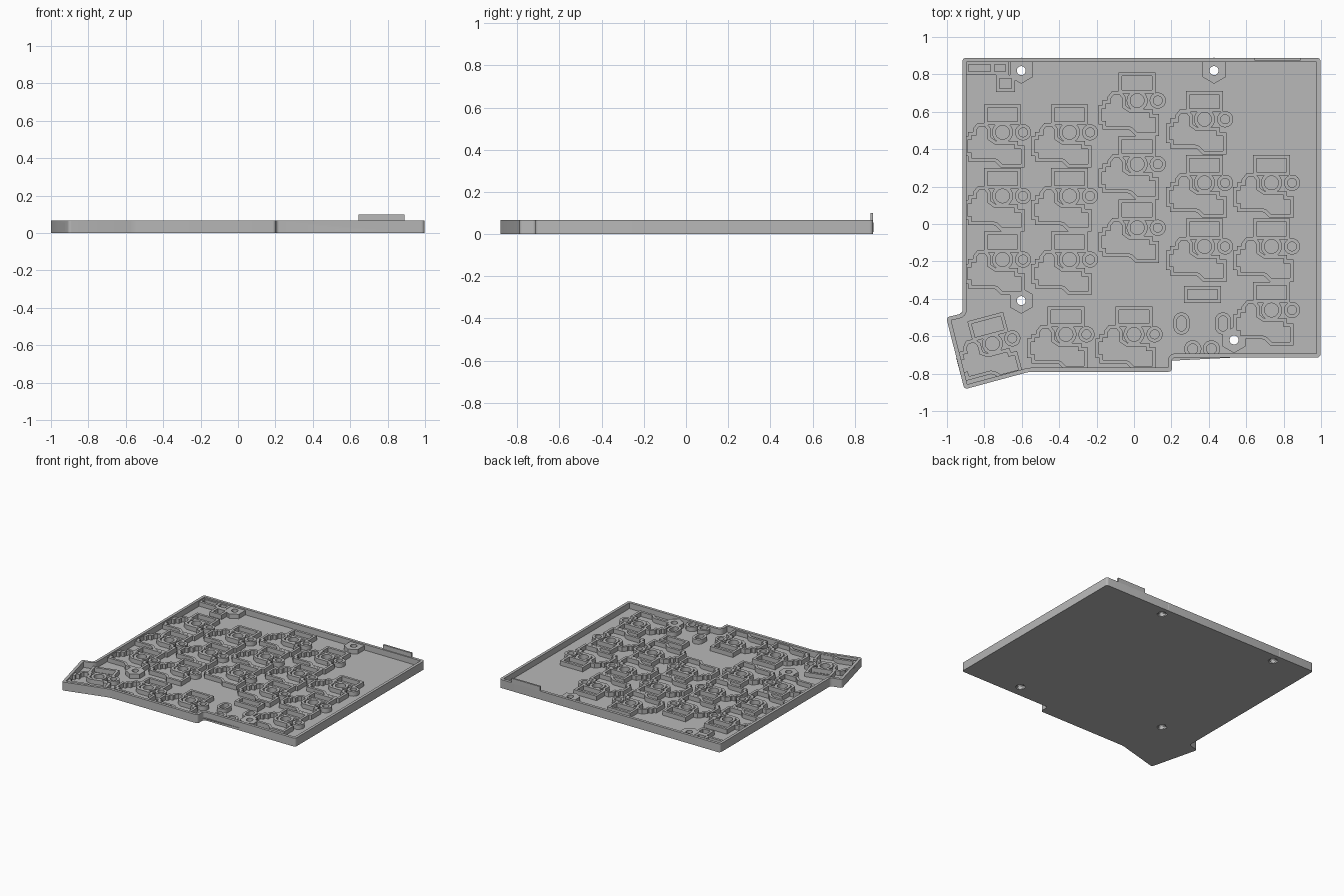
import bpy, bmesh
from math import sin, cos, pi, radians
from mathutils import Vector, Matrix

cube = bpy.data.objects.get("Cube")
if cube:
    bpy.data.objects.remove(cube)

MM = 0.02          # layout is in millimetres, scaled to scene units
FLOOR, TOP, RIM = 0.02, 0.055, 0.066
WALL = 0.95

grey = bpy.data.materials.new("plain grey")
grey.use_nodes = True
grey.diffuse_color = (0.48, 0.48, 0.48, 1)
grey.node_tree.nodes["Principled BSDF"].inputs["Base Color"].default_value = (0.48, 0.48, 0.48, 1)


def rect(x0, y0, x1, y1):
    return [(x0, y0), (x1, y0), (x1, y1), (x0, y1)]


def oval(x, y, r, stretch=0, n=28):
    pts = []
    for i in range(n):
        a = 2 * pi * (i + 0.5) / n
        pts.append((x + r * cos(a), y + r * sin(a) + (stretch if sin(a) > 0 else -stretch)))
    return pts


def hexagon(x, y, r):
    return [(x + r * sin(i * pi / 3), y + r * cos(i * pi / 3)) for i in range(6)]


def ccw(loop):
    area = sum(a[0] * b[1] - b[0] * a[1] for a, b in zip(loop, loop[1:] + loop[:1]))
    return loop if area > 0 else loop[::-1]


def grow(loop, d):
    """Mitred outward offset of a closed loop."""
    pts = [Vector(p) for p in ccw(loop)]
    out = []
    for i, p in enumerate(pts):
        e1 = (p - pts[i - 1]).normalized()
        e2 = (pts[(i + 1) % len(pts)] - p).normalized()
        n1, n2 = Vector((e1.y, -e1.x)), Vector((e2.y, -e2.x))
        out.append(tuple(p + (n1 + n2) * d / (1 + n1.dot(n2))))
    return out


def prism(bm, loop, z0, z1):
    verts = [bm.verts.new((x, y, z0)) for x, y in ccw(loop)]
    face = bm.faces.new(verts)
    new = bmesh.ops.extrude_face_region(bm, geom=[face], use_keep_orig=True)["geom"]
    moved = [v for v in new if isinstance(v, bmesh.types.BMVert)]
    bmesh.ops.translate(bm, verts=moved, vec=(0, 0, z1 - z0))
    top = [f for f in new if isinstance(f, bmesh.types.BMFace)][0]
    face.normal_flip()
    return top


def finish(name, bm):
    bmesh.ops.recalc_face_normals(bm, faces=bm.faces)
    mesh = bpy.data.meshes.new(name)
    bm.to_mesh(mesh)
    bm.free()
    mesh.materials.append(grey)
    obj = bpy.data.objects.new(name, mesh)
    bpy.context.collection.objects.link(obj)
    return obj


def cut(obj, cutter):
    mod = obj.modifiers.new("cut", "BOOLEAN")
    mod.operation, mod.solver, mod.object = "DIFFERENCE", "EXACT", cutter
    mod.use_self = True
    bpy.context.view_layer.objects.active = obj
    bpy.ops.object.modifier_apply(modifier=mod.name)


# Tray shell: rounded outline with a raised rim
outline = [(-0.917, 0.888), (-0.917, -0.478), (-1.004, -0.499), (-0.907, -0.884),
           (-0.56, -0.79), (0.203, -0.79), (0.203, -0.714), (0.997, -0.714), (0.997, 0.888)]
bm = bmesh.new()
prism(bm, outline, 0, RIM)
uprights = [e for e in bm.edges if abs(e.verts[0].co.z - e.verts[1].co.z) > 0.01]
bmesh.ops.bevel(bm, geom=uprights, offset=0.018, segments=4, profile=0.5, affect="EDGES")
bmesh.ops.recalc_face_normals(bm, faces=bm.faces)
top = max(bm.faces, key=lambda f: f.calc_center_median().z)
bmesh.ops.inset_region(bm, faces=[top], thickness=0.022, use_even_offset=True)
sunk = bmesh.ops.extrude_face_region(bm, geom=[top])["geom"]
bmesh.ops.translate(bm, verts=[v for v in sunk if isinstance(v, bmesh.types.BMVert)],
                    vec=(0, 0, FLOOR - RIM))
if top.is_valid:
    bmesh.ops.delete(bm, geom=[top], context="FACES_ONLY")
tray = finish("tray_shell", bm)

# Pockets of one key: switch socket, centre post, side peg and diode
socket = [(-9.4, -2.1), (-8.3, -2.1), (-8.3, -0.8), (-7, -0.8), (-7, 0.6), (-6.2, 1.6),
          (-4.8, 1.6), (-4, 0.6), (-4, -1.9), (-2.1, -3.2), (3.2, -3.2), (3.2, -4.5),
          (4.9, -4.5), (4.9, -8.5), (0, -8.5), (-1.3, -7.2), (-2.4, -6.8), (-8.3, -6.8),
          (-8.3, -5.4), (-9.4, -5.4)]
key = [socket, oval(0, 0, 1.85), oval(5.5, 0, 1.2), rect(-4, 2.85, 4, 6.55)]

# Key positions: staggered columns, a lower row and a turned corner key
ROW = 0.34
keys = [(x, y - i * ROW, 0) for x, y, n in
        [(-0.703, 0.49, 3), (-0.345, 0.49, 3), (0.017, 0.66, 3), (0.377, 0.56, 3), (0.735, 0.22, 3)]
        for i in range(n)]
keys += [(-0.364, -0.59, 0), (0, -0.59, 0), (-0.757, -0.64, 15)]

solids, pockets = [], []


def add_pocket(loop, wall=WALL, place=Matrix.Identity(3)):
    def put(pts):
        return [tuple((place @ Vector((x * MM, y * MM, 1))).xy) for x, y in pts]
    pockets.append(put(loop))
    solids.append(put(grow(loop, wall)))


for x, y, turn in keys:
    place = Matrix.Rotation(radians(turn), 3, "Z")
    place[0][2], place[1][2] = x, y
    for loop in key:
        add_pocket(loop, WALL, place)

# Component pockets in the back corner and along the front
for loop in (rect(-44.2, 40.8, -38.3, 42.6), rect(-37.3, 40.8, -34.3, 42.6),
             rect(-36, 36.2, -32.7, 38.9), rect(14.3, -20.2, 22.3, -17.5),
             oval(12.7, -26.6, 1.2, 0.8), oval(23.8, -26.6, 1.2, 0.8),
             oval(15.7, -33.4, 1.35), oval(20.7, -33.4, 1.35)):
    add_pocket(loop)

# Screw bosses with nut recesses underneath
screws = [(-0.603, 0.82), (0.428, 0.82), (-0.603, -0.41), (0.535, -0.62)]
screw_bm = bmesh.new()
for x, y in screws:
    solids.append(hexagon(x, y, 0.07))
    if y > 0:
        solids.append(rect(x - 0.0606, y, x + 0.0606, 0.875))
    prism(screw_bm, hexagon(x, y, 0.037), -0.02, 0.035)
    prism(screw_bm, oval(x, y, 0.024), -0.03, 0.1)
screw_cutter = finish("screw_cutter", screw_bm)

support_bm, pocket_bm = bmesh.new(), bmesh.new()
for loop in solids:
    prism(support_bm, loop, 0.01, TOP)
for loop in pockets:
    prism(pocket_bm, loop, -0.05, 0.1)
supports = finish("board_supports", support_bm)
pocket_cutter = finish("pocket_cutter", pocket_bm)

cut(supports, pocket_cutter)
cut(supports, screw_cutter)
cut(tray, screw_cutter)
for cutter in (pocket_cutter, screw_cutter):
    bpy.data.objects.remove(cutter)

# Raised tab on the back rim
bm = bmesh.new()
prism(bm, rect(0.645, 0.874, 0.89, 0.888), RIM - 0.005, 0.1)
tab = finish("back_tab", bm)

for obj in (tray, supports, tab):
    bpy.ops.object.select_all(action="DESELECT")
    obj.select_set(True)
    bpy.context.view_layer.objects.active = obj
    bpy.ops.object.shade_smooth_by_angle(angle=radians(30))
